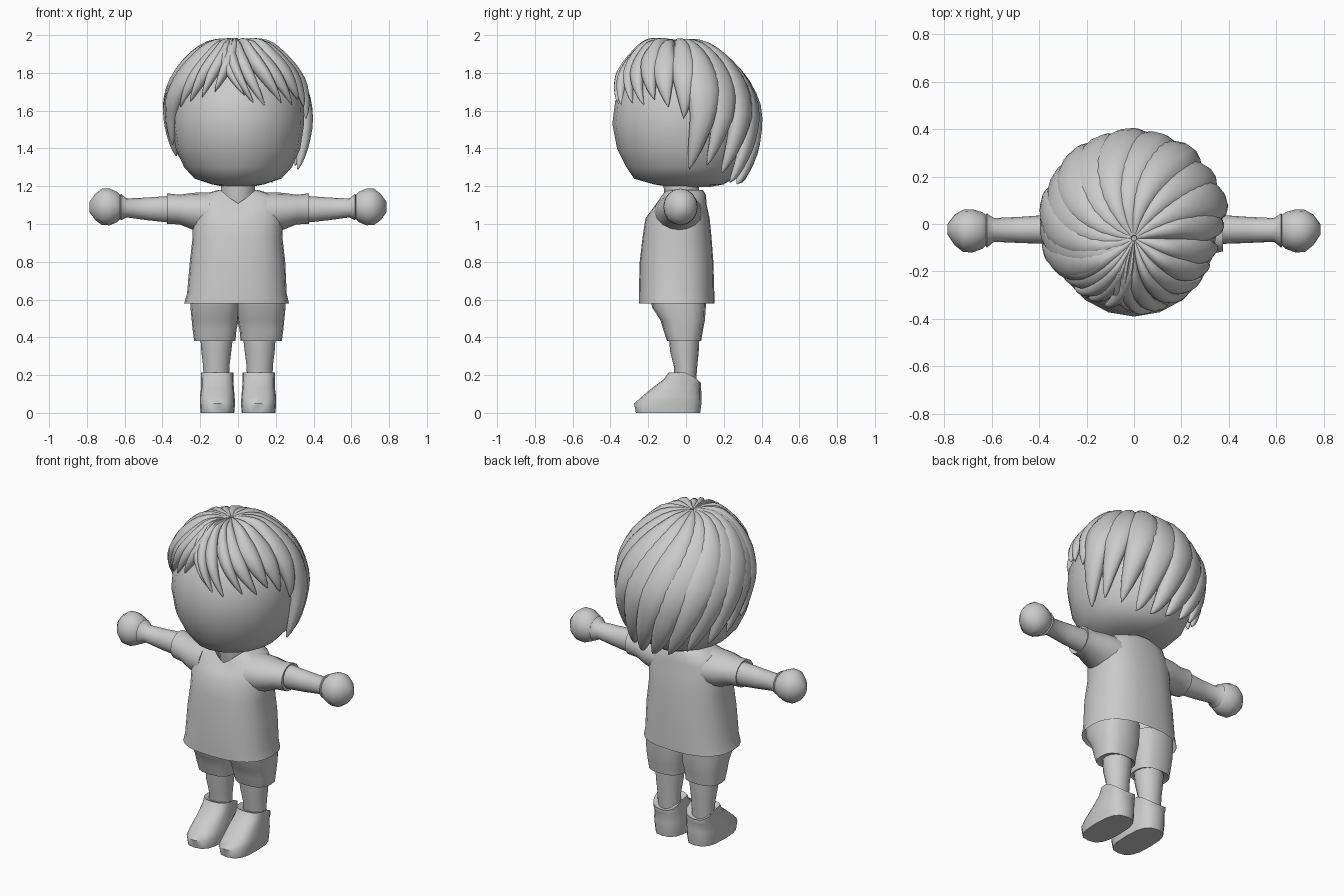
import bpy, bmesh
from math import sin, cos, pi, radians, acos, copysign, exp
from mathutils import Vector


def finish(name, sections, caps=(True, True), mirror=False, angle=50):
    """Skin a list of closed sections into one smooth object."""
    bm = bmesh.new()
    rows = [[bm.verts.new(p) for p in s] for s in sections]
    n = len(rows[0])
    for a, b in zip(rows, rows[1:]):
        for i in range(n):
            j = (i + 1) % n
            bm.faces.new((a[i], a[j], b[j], b[i]))
    if caps[0]:
        bm.faces.new(rows[0][::-1])
    if caps[1]:
        bm.faces.new(rows[-1])
    bmesh.ops.recalc_face_normals(bm, faces=bm.faces[:])
    me = bpy.data.meshes.new(name)
    bm.to_mesh(me)
    bm.free()
    ob = bpy.data.objects.new(name, me)
    bpy.context.collection.objects.link(ob)
    bpy.ops.object.select_all(action='DESELECT')
    ob.select_set(True)
    bpy.context.view_layer.objects.active = ob
    bpy.ops.object.shade_smooth_by_angle(angle=radians(angle))
    if mirror:
        ob.modifiers.new("Mirror", 'MIRROR').use_mirror_merge = False
    return ob


def loft(name, rings, axis='z', n=16, p=2.0, **kw):
    """Rings are (position, a0, a1, y0, y1[, dip]); a is x, or z for axis 'x'.
    dip cuts a V into the front of a ring, a negative dip lowers the back."""
    sections = []
    for t, a0, a1, b0, b1, *dip in rings:
        d = dip[0] if dip else 0
        s = []
        for i in range(n):
            c, k = cos(2 * pi * i / n), sin(2 * pi * i / n)
            a = (a0 + a1) / 2 + (a1 - a0) / 2 * copysign(abs(c) ** (2 / p), c)
            b = (b0 + b1) / 2 + (b1 - b0) / 2 * copysign(abs(k) ** (2 / p), k)
            if axis == 'z':
                v = max(0, 1 - 1.2 * abs(c)) if k < 0 else 0
                s.append((a, b, t - (d * v if d > 0 else -d * max(0, k))))
            else:
                s.append((t, b, a))
        sections.append(s)
    return finish(name, sections, **kw)


# Head and neck
loft("head", [(z, -w, w, f, b) for z, w, f, b in [
    (1.195, .06, -.08, .12), (1.21, .14, -.17, .2), (1.24, .23, -.275, .25),
    (1.30, .285, -.315, .29), (1.40, .33, -.365, .32), (1.53, .35, -.39, .345),
    (1.65, .345, -.375, .34), (1.77, .30, -.32, .30), (1.86, .22, -.24, .22),
    (1.92, .1, -.13, .10)]], n=20)
loft("neck", [(1.06, -.09, .09, -.10, .08), (1.14, -.09, .09, -.115, .07),
              (1.23, -.09, .09, -.12, .07)])

# Shirt: body with V collar, plus sleeves
loft("shirt_body", [
    (.58, -.285, .27, -.25, .15), (.63, -.27, .258, -.25, .15),
    (.80, -.255, .25, -.245, .145), (.93, -.24, .235, -.23, .135),
    (1.03, -.24, .24, -.215, .125), (1.10, -.225, .225, -.185, .11, .035),
    (1.155, -.19, .19, -.155, .105, .06), (1.18, -.105, .105, -.14, .09, .07),
    (1.13, -.09, .09, -.11, .07, .05)],
    n=24, p=2.5, caps=(False, False))
loft("sleeve", [
    (.15, .95, 1.168, -.17, .09), (.24, .97, 1.165, -.155, .08),
    (.31, .998, 1.155, -.13, .06), (.375, 1.0, 1.162, -.115, .055),
    (.365, 1.02, 1.14, -.09, .035)], axis='x', mirror=True)

# Arms with flared wrists, and round hands
loft("arm", [
    (.34, 1.005, 1.15, -.085, .04), (.48, 1.02, 1.14, -.08, .03),
    (.59, 1.035, 1.135, -.075, .025), (.62, 1.02, 1.16, -.1, .045),
    (.63, 1.04, 1.14, -.08, .03)], axis='x', mirror=True)
loft("hand", [
    (.612, 1.04, 1.14, -.08, .03), (.64, 1.01, 1.17, -.105, .05),
    (.68, .993, 1.188, -.12, .062), (.72, .995, 1.187, -.118, .06),
    (.755, 1.02, 1.16, -.09, .04), (.785, 1.06, 1.12, -.045, .0)],
    axis='x', mirror=True)

# Shorts, legs and shoes
loft("shorts_leg", [
    (.62, -.01, .25, -.19, .11), (.56, -.01, .252, -.18, .105),
    (.49, -.003, .245, -.135, .1), (.44, .008, .24, -.12, .09),
    (.38, .014, .232, -.1, .08), (.39, .04, .20, -.085, .065)],
    p=2.6, mirror=True)
loft("leg", [
    (.42, .025, .2, -.09, .072), (.33, .035, .195, -.085, .068),
    (.25, .045, .185, -.065, .06), (.12, .05, .18, -.055, .05)], mirror=True)
loft("shoe", [
    (.0, .02, .198, -.265, .075), (.05, .015, .202, -.275, .082),
    (.085, .018, .202, -.235, .082), (.135, .022, .195, -.175, .08),
    (.18, .025, .195, -.115, .08, -.045), (.215, .025, .197, -.092, .078, -.055),
    (.205, .04, .18, -.075, .06, -.055)], p=2.8, mirror=True)


# Hair: tapered locks that swirl out of the crown over an ellipsoid
def hair_point(az, phi):
    c = cos(phi)
    r = sin(phi) if c > 0 else 1 - .2 * c * c
    return Vector((.36 * r * cos(az), .36 * r * sin(az) - .06 * max(0, c),
                   1.58 + .375 * c))


def lock(name, az0, az1, tip_z, width, lift=.04, bend=1.5, steps=18, sides=10):
    tip = acos(max(-.98, (tip_z - 1.58) / .375))

    def angle(t):
        return radians(az0 + (az1 - az0) * t ** bend)

    sections = []
    for i in range(steps + 1):
        t = i / steps
        az, phi = angle(t), .03 + (tip - .03) * t
        here = hair_point(az, phi)
        tangent = (hair_point(angle(t + .02), phi + .02 * tip) - here).normalized()
        out = Vector((sin(phi) * cos(az), sin(phi) * sin(az), max(cos(phi), -.3)))
        side = tangent.cross(out).normalized()
        normal = side.cross(tangent)
        taper = min(1, ((1 - t) / .5) ** .8) + .015
        w = width * min(1, sin(min(phi, pi / 2)) + .1) * taper
        h = lift * min(1, .35 + 2.5 * t) * min(1, ((1 - t) / .35) ** .7 + .08)
        h += .017 * exp(-((phi - .35) / .25) ** 2)      # swell around the crown
        sections.append([here + side * w * cos(2 * pi * k / sides)
                         + normal * h * sin(2 * pi * k / sides)
                         for k in range(sides)])
    finish(name, sections, angle=60)


# Back and side locks: start angle, end angle, tip height, half width
back = [(38, 3, 1.29, .092), (62, 20, 1.31, .085), (86, 37, 1.27, .09),
        (108, 52, 1.22, .09), (130, 68, 1.21, .09), (152, 86, 1.22, .095),
        (172, 106, 1.24, .095), (190, 126, 1.27, .095), (205, 147, 1.31, .095),
        (216, 167, 1.36, .095), (224, 186, 1.42, .09)]
for i, spec in enumerate(back):
    lock(f"back_lock_{i}", *spec, lift=.046 - .006 * (i % 2), bend=.9)

# Short lock in front of the right side
lock("side_lock", 18, -2, 1.56, .085, .042, bend=.9)

# Fringe: angles measured from straight ahead, positive to the right
fringe = [(-50, -68, 1.60, .075), (-36, -58, 1.62, .06), (-26, -45, 1.65, .05),
          (-18, -33, 1.67, .045), (-4, -21, 1.70, .045), (-30, 6, 1.68, .04),
          (-18, 14, 1.63, .04), (-4, 24, 1.61, .045), (12, 40, 1.64, .05),
          (26, 53, 1.63, .06), (48, 64, 1.66, .075), (72, 76, 1.62, .08)]
for i, (a, b, z, w) in enumerate(fringe):
    lock(f"fringe_lock_{i}", a - 90, b - 90, z, w, lift=.04 - .008 * (i % 2))
